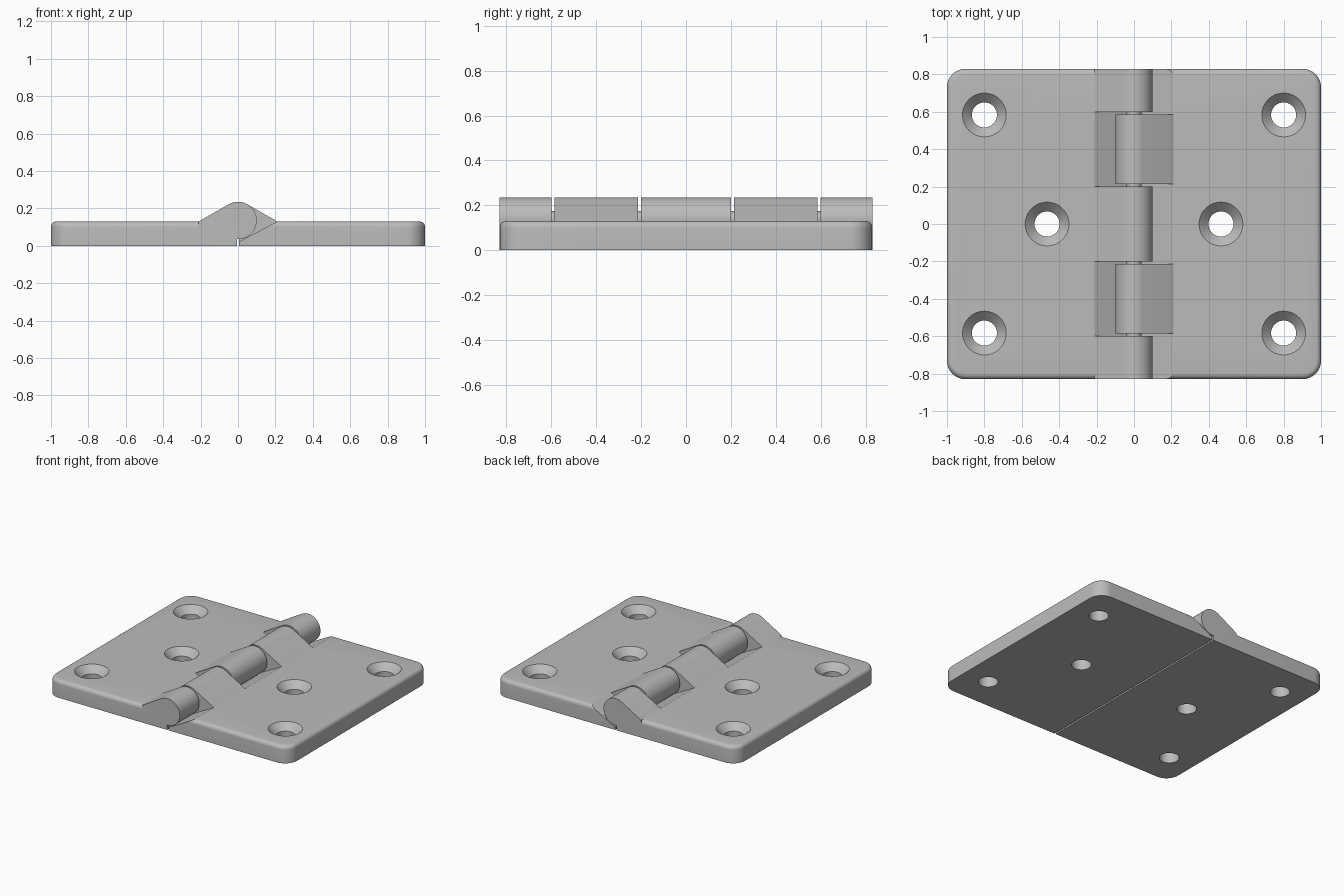
import bpy, bmesh
from math import sin, cos, pi, acos, radians

cube = bpy.data.objects.get("Cube")
if cube:
    bpy.data.objects.remove(cube, do_unlink=True)

HALF_X, HALF_Y, THICK = 1.0, 0.83, 0.13
GAP = 0.006                    # half the slot between the leaves
CORNER, EDGE = 0.1, 0.03       # plan corner radius, top edge radius
AXIS_Z, KNUCKLE_R, FAIR_X = 0.135, 0.1, 0.21

grey = bpy.data.materials.new("light grey metal")
grey.use_nodes = True
colour = (0.5, 0.5, 0.5, 1)
grey.diffuse_color = colour
grey.node_tree.nodes["Principled BSDF"].inputs["Base Color"].default_value = colour


def loft(name, loops):
    """Closed solid skinned through loops with equal point counts."""
    bm = bmesh.new()
    rings = [[bm.verts.new(p) for p in loop] for loop in loops]
    n = len(rings[0])
    for a, b in zip(rings, rings[1:]):
        for i in range(n):
            j = (i + 1) % n
            bm.faces.new((a[i], a[j], b[j], b[i]))
    bm.faces.new(rings[0][::-1])
    bm.faces.new(rings[-1])
    bmesh.ops.recalc_face_normals(bm, faces=bm.faces)
    mesh = bpy.data.meshes.new(name)
    bm.to_mesh(mesh)
    bm.free()
    mesh.materials.append(grey)
    obj = bpy.data.objects.new(name, mesh)
    bpy.context.collection.objects.link(obj)
    return obj


def prism(name, profile, y0, y1, side):
    return loft(name, [[(side * x, y, z) for x, z in profile] for y in (y0, y1)])


def lathe(name, steps, x, y, n=48):
    """Vertical turned solid from (radius, height) steps."""
    return loft(name, [[(x + r * cos(2 * pi * i / n), y + r * sin(2 * pi * i / n), z)
                        for i in range(n)] for r, z in steps])


def activate(obj):
    bpy.ops.object.select_all(action='DESELECT')
    obj.select_set(True)
    bpy.context.view_layer.objects.active = obj


def combine(target, tool, operation):
    mod = target.modifiers.new("combine", 'BOOLEAN')
    mod.operation, mod.solver, mod.object = operation, 'EXACT', tool
    activate(target)
    bpy.ops.object.modifier_apply(modifier=mod.name)
    bpy.data.objects.remove(tool, do_unlink=True)


def smooth(obj):
    activate(obj)
    bpy.ops.object.shade_smooth_by_angle(angle=radians(20))


def plate_loop(inset, z, side):
    """Plate outline with rounded outer corners and a straight hinge edge."""
    pts = [(GAP, -HALF_Y + inset)]
    for sy, start in ((-1, -pi / 2), (1, 0)):
        for i in range(13):
            a = start + i * pi / 24
            pts.append((HALF_X - CORNER + (CORNER - inset) * cos(a),
                        sy * (HALF_Y - CORNER) + (CORNER - inset) * sin(a)))
    pts.append((GAP, HALF_Y - inset))
    return [(side * x, y, z) for x, y in pts]


# Knuckle section: barrel, tangent fairing and foot inside the plate
tangent = acos(KNUCKLE_R / FAIR_X)
barrel = [tangent + i * (1.5 * pi - tangent) / 36 for i in range(37)]
knuckle_profile = [(KNUCKLE_R * cos(a), AXIS_Z + KNUCKLE_R * sin(a)) for a in barrel]
knuckle_profile += [(GAP, AXIS_Z - KNUCKLE_R), (GAP, 0), (FAIR_X, 0), (FAIR_X, THICK)]

# Clearance pocket section below the opposite knuckle
pocket_profile = [(-0.02, 0.008), (FAIR_X, THICK), (FAIR_X, 0.3), (-0.02, 0.3)]

OUTER = [(-HALF_Y, -0.6), (-0.2, 0.2), (0.6, HALF_Y)]
INNER = [(-0.585, -0.215), (0.215, 0.585)]
OUTER_POCKETS = [(-0.9, -0.585), (-0.215, 0.215), (0.585, 0.9)]
INNER_POCKETS = [(-0.6, -0.2), (0.2, 0.6)]


def leaf(name, side, knuckles, pockets):
    loops = [plate_loop(0, 0, side)]
    for i in range(7):
        a = i * pi / 12
        loops.append(plate_loop(EDGE * (1 - cos(a)), THICK - EDGE + EDGE * sin(a), side))
    plate = loft(name, loops)
    for y0, y1 in pockets:
        combine(plate, prism("pocket_cutter", pocket_profile, y0, y1, side), 'DIFFERENCE')
    for y0, y1 in knuckles:
        combine(plate, prism("knuckle", knuckle_profile, y0, y1, side), 'UNION')
    # Countersunk screw holes
    for x, y in ((0.8, 0.583), (0.8, -0.583), (0.465, 0)):
        steps = [(0.067, -0.1), (0.067, THICK - 0.05), (0.117, THICK), (0.117, 0.3)]
        combine(plate, lathe("screw_cutter", steps, side * x, y), 'DIFFERENCE')
    smooth(plate)


leaf("right_leaf", -1, OUTER, INNER_POCKETS)
leaf("left_leaf", 1, INNER, OUTER_POCKETS)

# Hinge pin seen in the gaps between knuckles
circle = [(0.04 * cos(i * pi / 16), AXIS_Z + 0.04 * sin(i * pi / 16)) for i in range(32)]
smooth(prism("hinge_pin", circle, -0.7, 0.7, 1))
